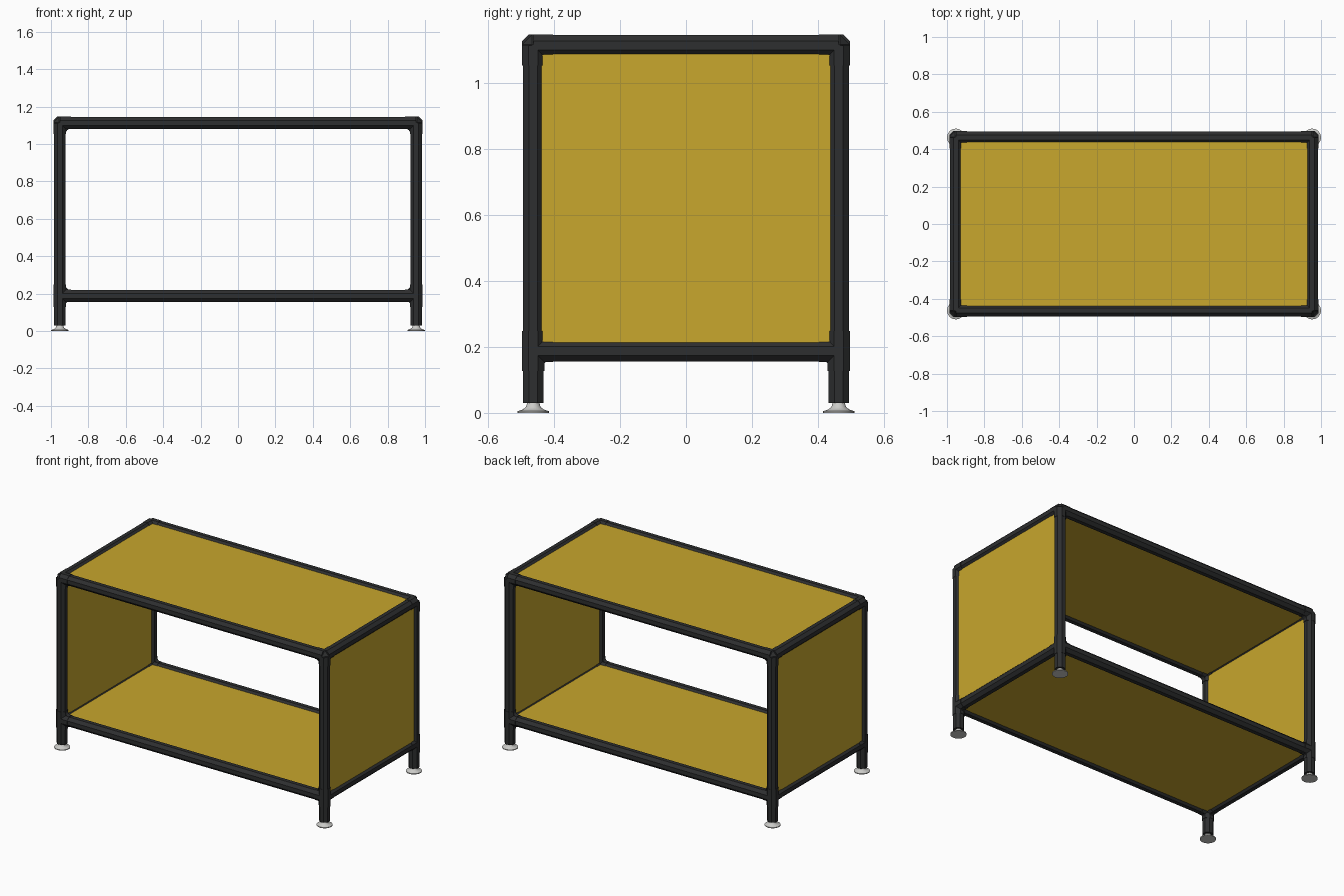
import bpy, bmesh, math
from mathutils import Vector

if "Cube" in bpy.data.objects:
    bpy.data.objects.remove(bpy.data.objects["Cube"])

# Main dimensions: leg centres, rail heights, tube and fitting half widths
LX, LY = 0.9525, 0.4625
LOW, HIGH = 0.1875, 1.1125
TUBE, FIT = 0.0315, 0.0335
ARM = 0.06
SHEET = 0.0195
X, Y, Z = Vector((1, 0, 0)), Vector((0, 1, 0)), Vector((0, 0, 1))


def material(name, rgb, rough):
    m = bpy.data.materials.new(name)
    m.use_nodes = True
    m.diffuse_color = (*rgb, 1)
    bsdf = m.node_tree.nodes["Principled BSDF"]
    bsdf.inputs["Base Color"].default_value = (*rgb, 1)
    bsdf.inputs["Roughness"].default_value = rough
    return m


BLACK = material("black frame", (0.027, 0.028, 0.029), 0.6)
YELLOW = material("mustard panel", (0.58, 0.385, 0.026), 0.6)
GREY = material("pale grey foot", (0.6, 0.6, 0.58), 0.4)


def finish(bm, name, mat):
    bmesh.ops.recalc_face_normals(bm, faces=bm.faces)
    mesh = bpy.data.meshes.new(name)
    bm.to_mesh(mesh)
    bm.free()
    mesh.materials.append(mat)
    ob = bpy.data.objects.new(name, mesh)
    bpy.context.collection.objects.link(ob)
    return ob


def prism(bm, outline, offset):
    """Extrude a closed outline of points along a vector."""
    face = bm.faces.new([bm.verts.new(p) for p in outline])
    new = bmesh.ops.extrude_face_region(bm, geom=[face])["geom"]
    bmesh.ops.translate(bm, vec=offset, verts=[v for v in new if isinstance(v, bmesh.types.BMVert)])
    # Keep the base cap so the solid stays closed
    if not face.is_valid:
        return


def bar(bm, start, end, half):
    """Eight-sided bar with flats facing the main axes."""
    start, end = Vector(start), Vector(end)
    d = (end - start).normalized()
    u = Y if abs(d.x) > 0.5 else X
    v = d.cross(u)
    r = half / math.cos(math.pi / 8)
    angles = [(i + 0.5) * math.pi / 4 for i in range(8)]
    prism(bm, [start + u * r * math.cos(a) + v * r * math.sin(a) for a in angles], end - start)


def fillet(bm, c, a, b, edge, radius, half):
    """Web with a hollow arc filling the inner corner between two arms."""
    n = a.cross(b)
    mid = edge + radius
    arc = [(mid - radius * math.sin(t), mid - radius * math.cos(t))
           for t in (i * math.pi / 12 for i in range(7))]
    pts = [(0, 0), (mid, 0)] + arc + [(0, mid)]
    prism(bm, [c + a * p + b * q - n * half for p, q in pts], n * half * 2)


# Long rails, side rails and legs
for level, z in (("lower", LOW), ("upper", HIGH)):
    for side, s in (("front", -1), ("back", 1)):
        bm = bmesh.new()
        bar(bm, (-LX, s * LY, z), (LX, s * LY, z), TUBE)
        finish(bm, f"{level}_{side}_rail", BLACK)
    for side, s in (("right", -1), ("left", 1)):
        bm = bmesh.new()
        bar(bm, (s * LX, -LY, z), (s * LX, LY, z), TUBE)
        finish(bm, f"{level}_{side}_rail", BLACK)

for fb, sy in (("front", -1), ("back", 1)):
    for lr, sx in (("right", -1), ("left", 1)):
        tag = f"{fb}_{lr}"
        x, y = sx * LX, sy * LY
        bm = bmesh.new()
        bar(bm, (x, y, 0.03), (x, y, HIGH), TUBE)
        finish(bm, f"{tag}_leg", BLACK)

        # Joint fittings: chamfered elbow on top, tee at the lower rails
        for level, z, up in (("upper", HIGH, -1), ("lower", LOW, 1)):
            c = Vector((x, y, z))
            ax, ay, az = -sx * X, -sy * Y, up * Z
            bm = bmesh.new()
            if level == "upper":
                core = bmesh.ops.create_cube(bm, size=FIT * 2)
                bmesh.ops.bevel(bm, geom=bm.edges[:], offset=0.03, segments=1,
                                affect='EDGES', clamp_overlap=True)
                bmesh.ops.translate(bm, vec=c, verts=bm.verts[:])
                bar(bm, c, c + az * ARM, FIT)
            else:
                bar(bm, c - az * ARM, c + az * ARM, FIT)
                fillet(bm, c, ax, -az, TUBE, 0.014, 0.014)
                fillet(bm, c, ay, -az, TUBE, 0.014, 0.014)
            bar(bm, c, c + ax * ARM, FIT)
            bar(bm, c, c + ay * ARM, FIT)
            fillet(bm, c, ax, az, TUBE, 0.026, 0.014)
            fillet(bm, c, ay, az, 0.0255, 0.012, 0.0205)
            fillet(bm, c, ax, ay, 0.0255, 0.012, 0.0205)
            finish(bm, f"{level}_{tag}_fitting", BLACK)

        # Levelling foot, turned from a short profile
        bm = bmesh.new()
        profile = [(0, 0), (0.0475, 0), (0.0475, 0.005), (0.032, 0.01),
                   (0.022, 0.018), (0.018, 0.032), (0, 0.032)]
        verts = [bm.verts.new((r, 0, h)) for r, h in profile]
        edges = [bm.edges.new(p) for p in zip(verts, verts[1:])]
        bmesh.ops.spin(bm, geom=verts + edges, cent=(0, 0, 0), axis=Z,
                       angle=math.tau, steps=24)
        bmesh.ops.remove_doubles(bm, verts=bm.verts[:], dist=0.0001)
        bmesh.ops.translate(bm, vec=(x, y, 0), verts=bm.verts[:])
        foot = finish(bm, f"{tag}_foot", GREY)
        bpy.ops.object.select_all(action='DESELECT')
        foot.select_set(True)
        bpy.context.view_layer.objects.active = foot
        bpy.ops.object.shade_smooth_by_angle(angle=math.radians(40))


def panel(name, centre, size):
    bm = bmesh.new()
    bmesh.ops.create_cube(bm, size=1)
    bmesh.ops.scale(bm, vec=size, verts=bm.verts[:])
    bmesh.ops.translate(bm, vec=centre, verts=bm.verts[:])
    finish(bm, name, YELLOW)


# Panels, set into the tubes
INSET = 0.04
wide, deep, tall = 2 * LX - INSET, 2 * LY - INSET, HIGH - LOW - INSET
panel("top_panel", (0, 0, HIGH), (wide, deep, 2 * SHEET))
panel("bottom_panel", (0, 0, LOW), (wide, deep, 2 * SHEET))
for lr, s in (("right", -1), ("left", 1)):
    panel(f"{lr}_side_panel", (s * LX, 0, (LOW + HIGH) / 2), (2 * SHEET, deep, tall))
